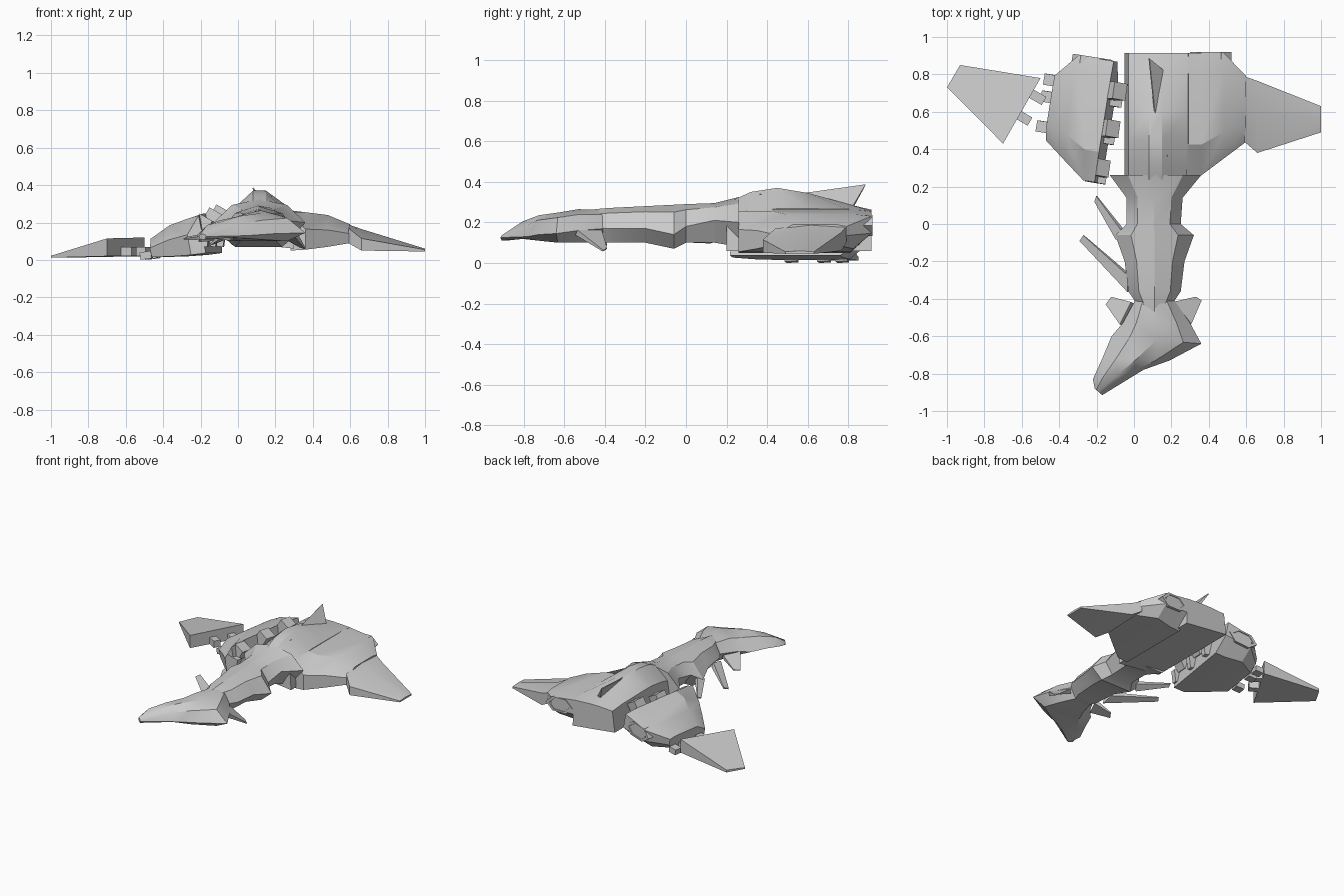
import bpy, bmesh
from math import radians, cos, sin, pi
from mathutils import Vector, Matrix

if "Cube" in bpy.data.objects:
    bpy.data.objects.remove(bpy.data.objects["Cube"])


def make(name, bm, angle=28):
    bmesh.ops.recalc_face_normals(bm, faces=bm.faces)
    me = bpy.data.meshes.new(name)
    bm.to_mesh(me)
    bm.free()
    ob = bpy.data.objects.new(name, me)
    bpy.context.collection.objects.link(ob)
    bpy.ops.object.select_all(action='DESELECT')
    ob.select_set(True)
    bpy.context.view_layer.objects.active = ob
    bpy.ops.object.shade_smooth_by_angle(angle=radians(angle))
    return ob


def loft(name, rings, matrix=None):
    """Skin a row of rings that all have the same point count."""
    bm = bmesh.new()
    rows = [[bm.verts.new(p) for p in r] for r in rings]
    n = len(rows[0])
    for a, b in zip(rows, rows[1:]):
        for i in range(n):
            bm.faces.new((a[i], a[(i + 1) % n], b[(i + 1) % n], b[i]))
    bm.faces.new(rows[0])
    bm.faces.new(rows[-1][::-1])
    if matrix:
        bm.transform(matrix)
    return make(name, bm)


def arch(left, right, edge, top, bottom):
    """Rounded-back section between two edge points (x, y)."""
    l, r = Vector(left), Vector(right)
    shape = ((0, edge), (.2, edge + .75 * (top - edge)), (.5, top),
             (.8, edge + .75 * (top - edge)), (1, edge), (.8, bottom), (.2, bottom))
    return [(*l.lerp(r, u), z) for u, z in shape]


def box(name, loc, size, rot=(0, 0, 0)):
    bm = bmesh.new()
    bmesh.ops.create_cube(bm, size=1)
    m = Matrix.Translation(loc)
    for ang, ax in zip(rot, 'XYZ'):
        m = m @ Matrix.Rotation(radians(ang), 4, ax)
    bm.transform(m @ Matrix.Diagonal((*size, 1)))
    return make(name, bm)


def blade(name, root_a, root_b, tip_a, tip_b, thick):
    """Thin tapering fin from a root edge to a tip edge."""
    pts = [Vector(p) for p in (root_a, root_b, tip_a, tip_b)]
    n = (pts[1] - pts[0]).cross(pts[2] - pts[0]).normalized()
    def ring(a, b, t):
        return [a + n * t, b + n * t, b - n * t, a - n * t]
    return loft(name, [ring(pts[0], pts[1], thick), ring(pts[2], pts[3], thick * .25)])


# Neck: y, left x, right x, edge z, top z, bottom z
neck = [(-.47, .03, .19, .17, .262, .11), (-.42, .01, .21, .17, .268, .10),
        (-.36, -.03, .25, .17, .272, .10), (-.20, -.05, .27, .17, .28, .10),
        (-.06, -.10, .32, .14, .287, .07), (0, -.04, .25, .18, .29, .10),
        (.14, -.04, .26, .21, .295, .10), (.262, -.13, .36, .20, .325, .08)]
loft("neck", [arch((l, y), (r, y), e, t, b) for y, l, r, e, t, b in neck])

# Head, turned toward the left
loft("head", [arch((.01, -.40), (.21, -.40), .17, .262, .10),
              arch((-.06, -.53), (.30, -.53), .16, .265, .10),
              arch((-.12, -.60), (.36, -.64), .145, .25, .10),
              arch((-.17, -.72), (.19, -.73), .14, .235, .11),
              arch((-.22, -.83), (.05, -.78), .13, .205, .12),
              arch((-.21, -.88), (-.17, -.915), .125, .14, .11)])

# Cheek fins and the two broken side spikes
blade("right_cheek_fin", (.21, -.42, .15), (.30, -.54, .15), (.33, -.39, .07), (.36, -.41, .06), .015)
blade("left_cheek_fin", (-.01, -.42, .15), (-.07, -.54, .15), (-.12, -.39, .09), (-.15, -.43, .08), .015)
blade("front_spike", (-.03, -.36, .13), (-.03, -.27, .15), (-.29, -.09, .11), (-.27, -.06, .12), .018)
blade("rear_spike", (-.09, -.08, .12), (-.04, -.06, .15), (-.21, .12, .10), (-.20, .15, .11), .018)

# Central hull with a flat-topped spine and a cut left flank
hull = [(.20, .295, .22), (.32, .35, .25), (.45, .37, .268), (.60, .345, .268),
        (.80, .29, .265), (.915, .262, .255)]
loft("hull", [[(-.05, y, .10), (-.03, y, e), (.08, y, t), (.15, y, t),
               (.29, y, e), (.30, y, .06)] for y, t, e in hull])

# Tail fin leaning left
blade("tail_fin", (.17, .36, .33), (.15, .82, .27), (.11, .60, .345), (.08, .885, .385), .014)


# Engine pod and nozzle, reused mirrored and tilted on the left
def chord(x, y0, y1, top, bottom, lip):
    d = y1 - y0
    return [(x, y0, bottom), (x, y0, top - lip), (x, y0 + .25 * d, top),
            (x, y1 - .15 * d, top), (x, y1, top - .01),
            (x, y1, bottom + .45 * (top - bottom)), (x, y1 - .16 * d, bottom)]


def nozzle(name, matrix):
    bm = bmesh.new()
    rows = []
    for y, s in ((.84, 1), (.92, 1), (.92, .76), (.86, .6)):
        rows.append([bm.verts.new((.41 + .11 * s * cos(k * pi / 3), y,
                                   .185 + .06 * s * sin(k * pi / 3))) for k in range(6)])
    for a, b in zip(rows, rows[1:]):
        for i in range(6):
            bm.faces.new((a[i], a[(i + 1) % 6], b[(i + 1) % 6], b[i]))
    bm.faces.new(rows[0])
    bm.faces.new(rows[-1])
    bm.transform(matrix)
    make(name, bm)


pod = [chord(.28, .26, .915, .265, .05, .01), chord(.36, .26, .915, .255, .055, .09),
       chord(.48, .35, .915, .24, .07, .08), chord(.60, .44, .79, .19, .09, .05)]
pivot = Vector((-.28, 0, .15))
left = (Matrix.Translation((.045, -.08, -.015)) @ Matrix.Rotation(radians(-9), 4, 'Z')
        @ Matrix.Translation(pivot) @ Matrix.Rotation(radians(-11), 4, 'Y')
        @ Matrix.Translation(-pivot) @ Matrix.Scale(-1, 4, (1, 0, 0)))
for side, m in (("right", Matrix()), ("left", left)):
    loft(side + "_engine_pod", pod, m)
    nozzle(side + "_nozzle", m)

# Right wing attached, left wing torn off on the ground
loft("right_wing", [[(.59, .44, .09), (.59, .44, .17), (.59, .62, .19), (.59, .79, .18), (.59, .79, .10)],
                    [(.66, .38, .05), (.66, .38, .115), (.66, .60, .165), (.66, .765, .15), (.66, .765, .06)],
                    [(1, .49, .045), (1, .49, .055), (1, .56, .06), (1, .63, .055), (1, .63, .045)]])
loft("left_wing", [[(-.70, .43, .02), (-.70, .43, .115), (-.50, .78, .12), (-.50, .78, .02)],
                   [(-1, .73, .012), (-1, .73, .022), (-.93, .85, .03), (-.93, .85, .012)]])

# Torn struts: inner side of the pod, outer side of the pod, wing root
for i, (x, y, z, h) in enumerate(((-.10, .71, .23, .10), (-.14, .51, .21, .11), (-.185, .30, .19, .08))):
    box(f"inner_strut_{i}", (x, y, z), (.08, .09, h), (0, 30, -9))
    box(f"inner_rib_{i}", (x - .02, y - .06, .12), (.10, .04, .09), (0, 8, -9))
for i, (x, y) in enumerate(((-.45, .77), (-.465, .68), (-.49, .52))):
    box(f"outer_strut_{i}", (x, y, .025), (.06, .06, .04), (0, -8, -9))
for i, (x, y) in enumerate(((-.52, .68), (-.595, .57))):
    box(f"wing_strut_{i}", (x, y, .045), (.09, .05, .05), (0, 0, -30))
